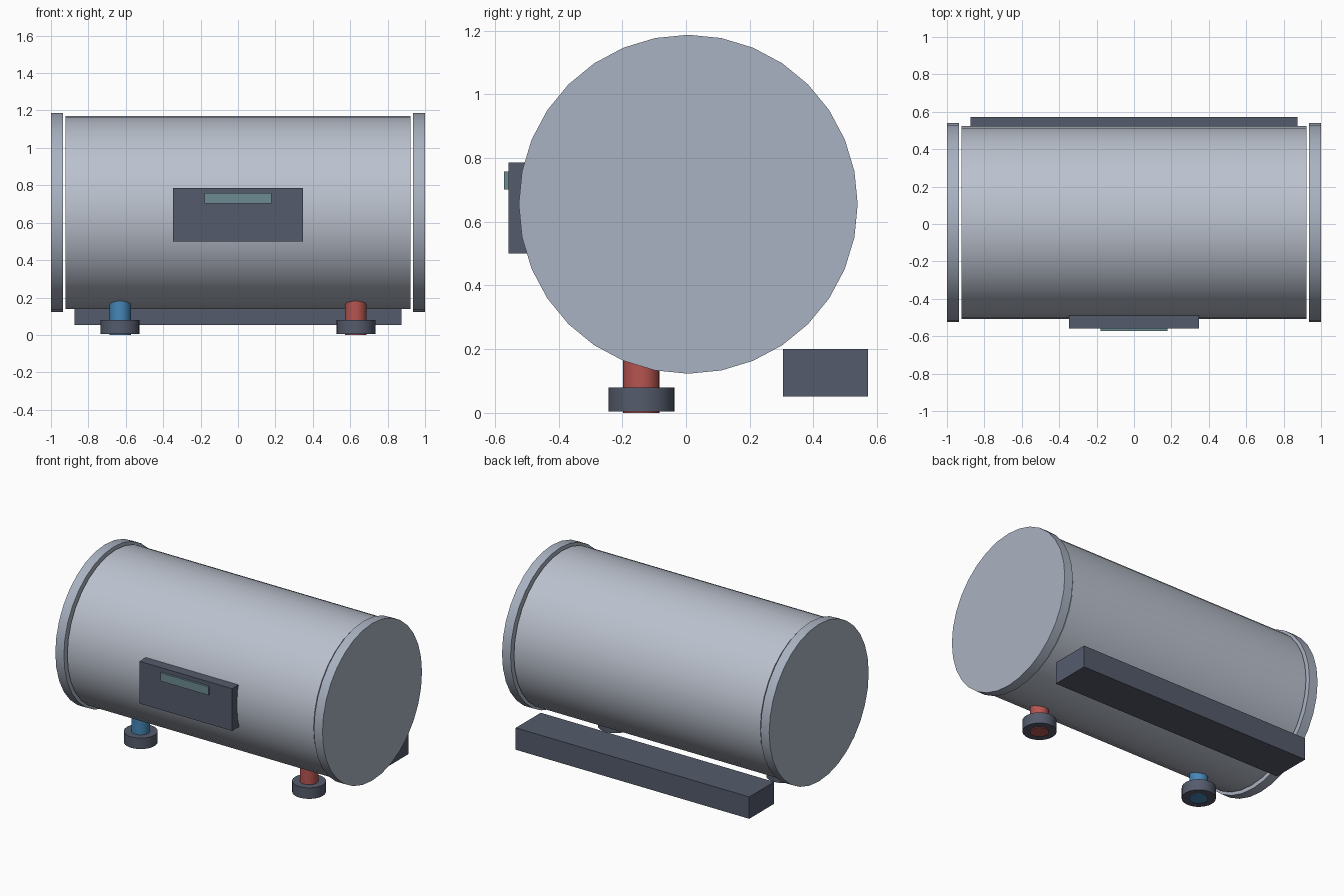
import bpy
import math

if "Cube" in bpy.data.objects:
    bpy.data.objects.remove(bpy.data.objects["Cube"])

CENTRE_Y, CENTRE_Z = 0.007, 0.655


def material(name, rgb):
    m = bpy.data.materials.new(name)
    m.diffuse_color = (*rgb, 1)
    m.use_nodes = True
    m.node_tree.nodes["Principled BSDF"].inputs["Base Color"].default_value = m.diffuse_color
    return m


shell = material("shell_grey", (0.50, 0.54, 0.62))
rim = material("rim_grey", (0.40, 0.45, 0.54))
dark = material("dark_grey", (0.09, 0.105, 0.15))
glass = material("display_teal", (0.15, 0.26, 0.29))
blue = material("cold_blue", (0.06, 0.24, 0.47))
red = material("hot_red", (0.47, 0.09, 0.08))


def finish(name, mat):
    ob = bpy.context.object
    ob.name = name
    ob.data.materials.append(mat)
    return ob


def cylinder(name, mat, radius, depth, location, along_x=False, sides=32):
    rotation = (0, math.pi / 2, 0) if along_x else (0, 0, 0)
    bpy.ops.mesh.primitive_cylinder_add(vertices=sides, radius=radius, depth=depth,
                                        location=location, rotation=rotation)
    bpy.ops.object.shade_smooth_by_angle(angle=math.radians(30))
    return finish(name, mat)


def box(name, mat, x, y, z):
    bpy.ops.mesh.primitive_cube_add(size=1, location=[sum(r) / 2 for r in (x, y, z)])
    bpy.context.object.scale = [r[1] - r[0] for r in (x, y, z)]
    bpy.ops.object.transform_apply(location=False, rotation=False, scale=True)
    return finish(name, mat)


# Horizontal tank, with a thin gap before each end cap
cylinder("tank", shell, 0.516, 1.844, (0, CENTRE_Y, CENTRE_Z), along_x=True)
for side, sign in (("left", -1), ("right", 1)):
    cylinder(side + "_end_cap", rim, 0.532, 0.064,
             (sign * 0.968, CENTRE_Y, CENTRE_Z), along_x=True)

# Control panel sunk into the front, with its display
box("control_panel", dark, (-0.347, 0.347), (-0.558, -0.45), (0.50, 0.786))
box("display", glass, (-0.179, 0.179), (-0.572, -0.552), (0.702, 0.758))

# Mounting rail along the lower back
box("mounting_rail", dark, (-0.874, 0.874), (0.305, 0.572), (0.052, 0.20))

# Water pipes with collars under the tank
for name, sign, mat in (("cold", -1, blue), ("hot", 1, red)):
    x = sign * 0.63
    cylinder(name + "_pipe", mat, 0.057, 0.21, (x, -0.14, 0.105), sides=24)
    cylinder(name + "_collar", dark, 0.104, 0.074, (x, -0.14, 0.042), sides=24)
